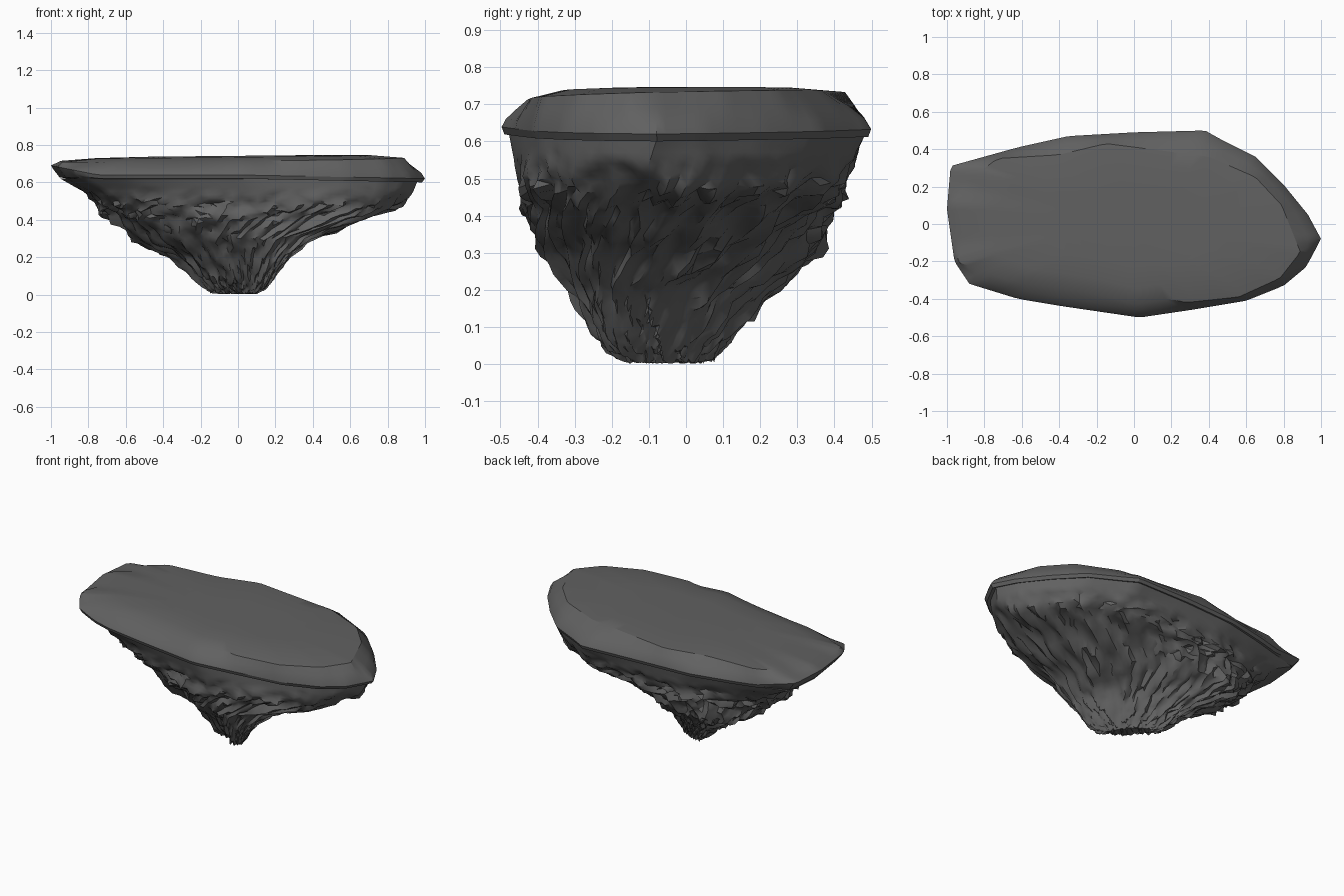
import bpy, bmesh, math, random
from mathutils import Vector, noise

random.seed(4)
if "Cube" in bpy.data.objects:
    bpy.data.objects.remove(bpy.data.objects["Cube"])

stone = bpy.data.materials.new("dark grey stone")
stone.use_nodes = True
stone.diffuse_color = (0.12, 0.12, 0.12, 1)
stone.node_tree.nodes["Principled BSDF"].inputs["Base Color"].default_value = stone.diffuse_color

# Plan outlines of the slab: widest edge, and the flat top inside it
OUTER = [(1, -.08), (.93, .05), (.8, .21), (.65, .36), (.45, .46), (.38, .5), (0, .49),
         (-.35, .47), (-.62, .41), (-.98, .31), (-1, .08), (-.96, -.2), (-.88, -.32),
         (-.62, -.4), (-.38, -.44), (.03, -.5), (.3, -.46), (.6, -.41), (.8, -.33), (.92, -.23)]
INNER = [(.89, -.15), (.79, .1), (.65, .25), (.4, .36), (-.15, .43), (-.4, .37), (-.73, .35),
         (-.81, .29), (-.82, .18), (-.95, .11), (-.9, -.09), (-.95, -.2), (-.65, -.31),
         (-.41, -.34), (-.23, -.37), (.02, -.43), (.19, -.4), (.28, -.42), (.56, -.39), (.78, -.29)]
# Rock levels: height, x range, y range, diagonal skew of the section
LEVELS = [(.62, -.95, .965, -.48, .485, 0), (.55, -.83, .94, -.465, .465, -.05),
          (.47, -.75, .88, -.45, .43, -.1), (.4, -.68, .66, -.425, .39, -.2),
          (.3, -.57, .4, -.38, .355, -.4), (.2, -.36, .27, -.31, .23, -.6),
          (.1, -.23, .2, -.25, .14, -.7), (.03, -.15, .15, -.2, .08, -.8),
          (.005, -.09, .1, -.15, .05, -.85)]


def lerp(a, b, t):
    return a + (b - a) * t


def bearing(p):
    return math.atan2(2 * p[1], p[0]) % math.tau


def sample(outline, count):
    """Resample an outline at even bearings."""
    pts = sorted(outline, key=bearing)
    keys = [bearing(p) for p in pts]
    pts = [pts[-1]] + pts + [pts[0]]
    keys = [keys[-1] - math.tau] + keys + [keys[0] + math.tau]
    ring = []
    for i in range(count):
        a = math.tau * i / count
        k = next(j for j in range(len(keys) - 1) if keys[j] <= a <= keys[j + 1])
        t = (a - keys[k]) / max(keys[k + 1] - keys[k], 1e-6)
        ring.append(Vector(pts[k]).lerp(Vector(pts[k + 1]), t))
    return ring


def loft(name, rings, crease, triangles=False):
    """Skin closed rings, cap both ends and shade with sharp creases."""
    bm = bmesh.new()
    loops = [[bm.verts.new(p) for p in ring] for ring in rings]
    n = len(rings[0])
    for a, b in zip(loops, loops[1:]):
        for i in range(n):
            j = (i + 1) % n
            bm.faces.new((a[i], b[i], b[j], a[j]))
    bm.faces.new(loops[0])
    bm.faces.new(loops[-1][::-1])
    if triangles:
        bmesh.ops.triangulate(bm, faces=bm.faces[:], quad_method='SHORT_EDGE')
    bmesh.ops.recalc_face_normals(bm, faces=bm.faces[:])
    mesh = bpy.data.meshes.new(name)
    bm.to_mesh(mesh)
    bm.free()
    mesh.materials.append(stone)
    obj = bpy.data.objects.new(name, mesh)
    bpy.context.collection.objects.link(obj)
    bpy.ops.object.select_all(action='DESELECT')
    obj.select_set(True)
    bpy.context.view_layer.objects.active = obj
    bpy.ops.object.shade_smooth_by_angle(angle=math.radians(crease))


# Top slab: gently crowned top with a hard edge, rounded rim, tucked underside
COUNT = 120
outer, inner = sample(OUTER, COUNT), sample(INNER, COUNT)


def rim_ring(mix, scale, height):
    ring = []
    for a, b in zip(inner, outer):
        p = a.lerp(b, mix) * scale
        ring.append((p.x, p.y, height(p)))
    return ring


def edge_height(p):
    left = max(0, -p.x - .75) * .2
    return .64 + left - .02 * max(0, p.x)


def top_height(p):
    return .724 + .012 * p.x + .025 * p.y


def rim_height(t):
    return lambda p: lerp(top_height(p), edge_height(p), t)


loft("top_slab", [
    rim_ring(0, .5, lambda p: .742 + .01 * p.x),
    rim_ring(0, .8, lambda p: .738 + .012 * p.x + .01 * p.y),
    rim_ring(0, 1, top_height),
    rim_ring(.5, 1, rim_height(.4)),
    rim_ring(.85, 1, rim_height(.72)),
    rim_ring(1, 1, edge_height),
    rim_ring(1, .985, lambda p: edge_height(p) - .02),
    rim_ring(1, .955, lambda p: lerp(edge_height(p), .61, .75)),
    rim_ring(1, .85, lambda p: .61)], 27)


# Hanging rock: skewed sections roughened by streaky shards that run downhill
def section(level, plan, depth):
    z, x0, x1, y0, y1, skew = level
    ring = []
    for p in plan:
        u = Vector((p.x, 2 * p.y))
        u = u.lerp(u.normalized(), min(1, depth * 2))
        v = skew * u.x + math.sqrt(1 - skew * skew) * u.y
        ring.append(Vector(((x0 + x1) / 2 + u.x * (x1 - x0) / 2,
                            (y0 + y1) / 2 + v * (y1 - y0) / 2, z)))
    return ring


def roughen(p, foot, depth):
    width = lerp(11, 5, depth)
    q = Vector((foot.x * width + depth * 4, foot.y * width * 1.6 - depth * 3, depth * 6))
    near = noise.voronoi(q)[0]
    shard = .45 - near[0] + .7 * noise.noise(q * 1.7)
    patch = .03 * noise.noise(q * .5)
    start = .1 + .06 * noise.noise(foot.to_3d() * 9)
    fade = max(0, min(1, (depth - start) * 7)) * (1 - .55 * depth)
    out = Vector((p.x * .6, p.y * 1.6, -.3)).normalized()
    p = p + out * ((shard * .055 + patch) * fade)
    p.z = max(p.z + random.uniform(-.008, .008) * fade, .002)
    return p


SIDES, ROWS = 120, 34
plan = sample(OUTER, SIDES)
rings = []
for r in range(ROWS + 1):
    depth = r / ROWS
    f = depth * (len(LEVELS) - 1)
    k = min(int(f), len(LEVELS) - 2)
    level = [lerp(a, b, f - k) for a, b in zip(LEVELS[k], LEVELS[k + 1])]
    rings.append([roughen(p, foot, depth) for p, foot in zip(section(level, plan, depth), plan)])
loft("hanging_rock", rings, 38, True)
